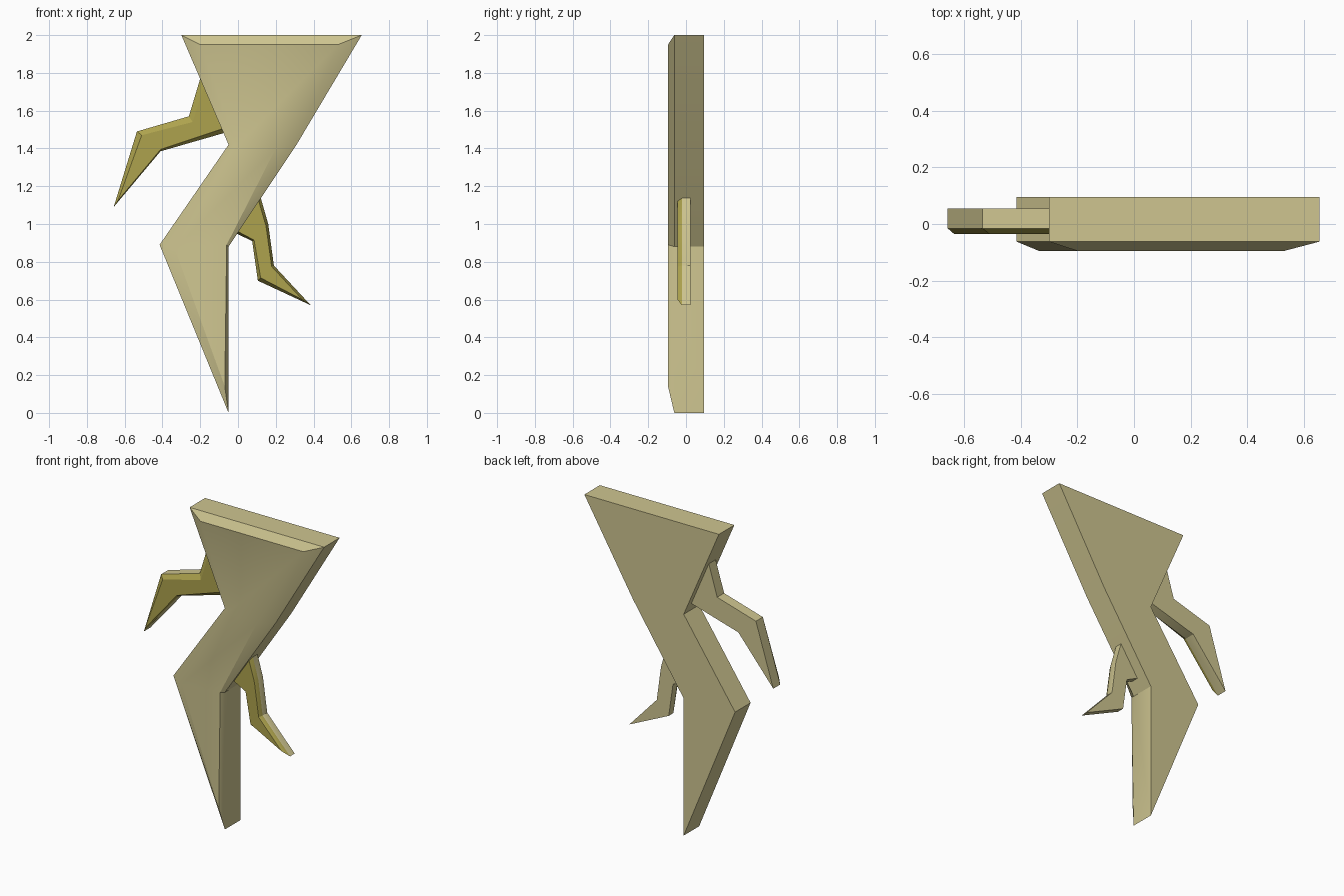
import bpy, bmesh, math

if "Cube" in bpy.data.objects:
    bpy.data.objects.remove(bpy.data.objects["Cube"])


def material(name, rgb):
    m = bpy.data.materials.new(name)
    m.diffuse_color = (*rgb, 1)
    m.use_nodes = True
    m.node_tree.nodes["Principled BSDF"].inputs["Base Color"].default_value = m.diffuse_color
    return m


pale = material("pale straw", (0.62, 0.56, 0.28))
olive = material("olive yellow", (0.42, 0.365, 0.075))


def blade(name, outline, inset, back, rim, front, front_slot):
    """Plate with straight sides and a chamfered front; outlines are (x, z)."""
    bm = bmesh.new()
    rings = [[bm.verts.new((x, y, z)) for x, z in pts]
             for pts, y in ((outline, back), (outline, rim), (inset, front))]
    n = len(outline)
    for k in range(2):
        for i in range(n):
            j = (i + 1) % n
            f = bm.faces.new((rings[k][i], rings[k][j],
                              rings[k + 1][j], rings[k + 1][i]))
            f.material_index = front_slot if k else 0
    bm.faces.new(rings[0])
    bm.faces.new(rings[2]).material_index = front_slot
    bmesh.ops.recalc_face_normals(bm, faces=bm.faces)
    # Split the concave caps cleanly
    caps = [f for f in bm.faces if len(f.verts) > 4]
    bmesh.ops.triangulate(bm, faces=caps, ngon_method='EAR_CLIP')
    me = bpy.data.meshes.new(name)
    bm.to_mesh(me)
    bm.free()
    me.materials.append(pale)
    me.materials.append(olive)
    ob = bpy.data.objects.new(name, me)
    bpy.context.collection.objects.link(ob)
    bpy.context.view_layer.objects.active = ob
    ob.select_set(True)
    bpy.ops.object.shade_smooth_by_angle(angle=math.radians(30))
    ob.select_set(False)


# Main zigzag root
blade("main_root",
      [(-0.30, 2.0), (-0.05, 1.42), (-0.415, 0.89), (-0.05, 0.0),
       (-0.05, 0.88), (0.31, 1.42), (0.655, 2.0)],
      [(-0.20, 1.95), (0.0, 1.42), (-0.335, 0.87), (-0.07, 0.14),
       (-0.06, 0.89), (0.20, 1.40), (0.53, 1.95)],
      0.095, -0.062, -0.095, 0)

# Upper side root, reaching left
blade("left_side_root",
      [(-0.20, 1.77), (-0.26, 1.57), (-0.535, 1.49), (-0.658, 1.09),
       (-0.41, 1.385), (-0.08, 1.48), (-0.04, 1.52)],
      [(-0.18, 1.73), (-0.24, 1.54), (-0.51, 1.47), (-0.635, 1.125),
       (-0.41, 1.395), (-0.08, 1.505), (-0.04, 1.53)],
      0.055, -0.015, -0.035, 1)

# Lower side root, reaching right
blade("right_side_root",
      [(0.12, 1.14), (0.16, 1.0), (0.19, 0.78), (0.385, 0.57),
       (0.105, 0.70), (0.075, 0.91), (-0.01, 0.95)],
      [(0.11, 1.12), (0.148, 0.99), (0.178, 0.775), (0.34, 0.60),
       (0.12, 0.715), (0.085, 0.915), (0.0, 0.96)],
      0.025, -0.022, -0.045, 1)
